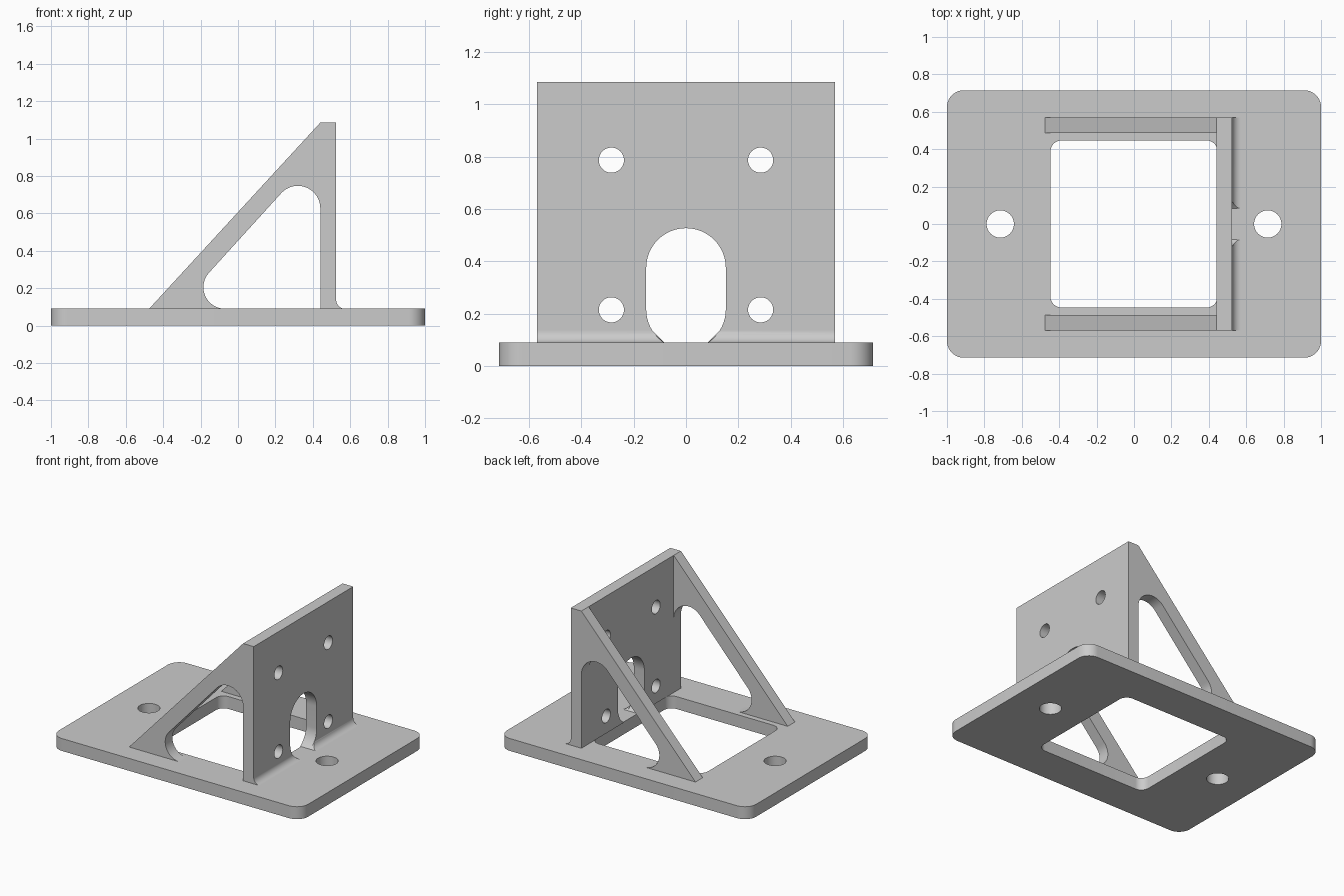
import bpy
import bmesh
from math import sin, cos, radians, sqrt, asin, degrees

cube = bpy.data.objects.get("Cube")
if cube:
    bpy.data.objects.remove(cube, do_unlink=True)

grey = bpy.data.materials.new("plain grey")
grey.use_nodes = True
colour = (0.6, 0.6, 0.6, 1)
grey.diffuse_color = colour
grey.node_tree.nodes["Principled BSDF"].inputs["Base Color"].default_value = colour

# Main dimensions
BASE_TOP, WALL_TOP = 0.09, 1.085
WALL_IN, WALL_OUT, HALF_WIDTH = 0.44, 0.525, 0.57
SLOT_R, SLOT_LOW, SLOT_HIGH = 0.152, 0.217, 0.375


def arc(u, v, r, start, end, steps=16):
    angles = [radians(start + (end - start) * i / steps) for i in range(steps + 1)]
    return [(u + r * cos(a), v + r * sin(a)) for a in angles]


def circle(u, v, r):
    return arc(u, v, r, 0, 360, 48)[:-1]


def rounded_rect(half_u, half_v, r):
    points = []
    for su, sv, start in ((1, 1, 0), (-1, 1, 90), (-1, -1, 180), (1, -1, 270)):
        points += arc(su * (half_u - r), sv * (half_v - r), r, start, start + 90, 10)
    return points


def finish(bm, name):
    bmesh.ops.recalc_face_normals(bm, faces=bm.faces[:])
    mesh = bpy.data.meshes.new(name)
    bm.to_mesh(mesh)
    bm.free()
    mesh.materials.append(grey)
    obj = bpy.data.objects.new(name, mesh)
    bpy.context.collection.objects.link(obj)
    bpy.ops.object.select_all(action="DESELECT")
    obj.select_set(True)
    bpy.context.view_layer.objects.active = obj
    bpy.ops.object.shade_smooth_by_angle(angle=radians(30))
    return obj


def plate(name, loops, low, high, place):
    """Fill an outline with holes and extrude it; place maps (u, v, w) to xyz."""
    bm = bmesh.new()
    edges = []
    for loop in loops:
        verts = [bm.verts.new(place(u, v, low)) for u, v in loop]
        edges += [bm.edges.new((a, b)) for a, b in zip(verts, verts[1:] + verts[:1])]
    bmesh.ops.triangle_fill(bm, use_beauty=True, edges=edges, normal=place(0, 0, 1))
    new = bmesh.ops.extrude_face_region(bm, geom=bm.faces[:])["geom"]
    bmesh.ops.translate(bm, vec=place(0, 0, high - low),
                        verts=[g for g in new if isinstance(g, bmesh.types.BMVert)])
    return finish(bm, name)


# Base plate with a square window and two screw holes
plate("base_plate",
      [rounded_rect(1, 0.715, 0.09), rounded_rect(0.447, 0.447, 0.06),
       circle(0.715, 0, 0.073), circle(-0.715, 0, 0.073)],
      0, BASE_TOP, lambda u, v, w: (u, v, w))

# Upright wall, its slot running out through the bottom edge
cut = degrees(asin((SLOT_LOW - BASE_TOP) / SLOT_R))
wall = [(HALF_WIDTH, BASE_TOP), (HALF_WIDTH, WALL_TOP),
        (-HALF_WIDTH, WALL_TOP), (-HALF_WIDTH, BASE_TOP)]
wall += arc(0, SLOT_LOW, SLOT_R, 180 + cut, 180)
wall += arc(0, SLOT_HIGH, SLOT_R, 180, 0, 32)
wall += arc(0, SLOT_LOW, SLOT_R, 0, -cut)
holes = [circle(y, z, 0.048) for y in (-0.285, 0.285) for z in (0.215, 0.787)]
plate("upright_wall", [wall] + holes, WALL_IN, WALL_OUT, lambda u, v, w: (w, u, v))

# Side braces with a rounded triangular opening
brace = [(-0.475, BASE_TOP), (WALL_IN, WALL_TOP)]
brace += arc(0.32, 0.627, 0.12, 0, 137, 24)
brace += arc(-0.07, 0.205, 0.115, 137, 270, 24)
for name, low in (("right_brace", -HALF_WIDTH), ("left_brace", 0.487)):
    plate(name, [brace], low, low + 0.083, lambda u, v, w: (u, w, v))

# Concave fillets along the wall foot, trimmed to the slot
R = 0.046
profile = arc(WALL_OUT + R, BASE_TOP + R, R, 180, 270) + [(WALL_OUT, BASE_TOP)]
for name, side in (("right_fillet", -1), ("left_fillet", 1)):
    bm = bmesh.new()
    inner = [bm.verts.new((x, side * sqrt(SLOT_R ** 2 - (SLOT_LOW - z) ** 2), z))
             for x, z in profile]
    outer = [bm.verts.new((x, side * HALF_WIDTH, z)) for x, z in profile]
    for i in range(len(profile)):
        bm.faces.new((inner[i - 1], inner[i], outer[i], outer[i - 1]))
    bm.faces.new(outer)
    # The trimmed end is fanned from the corner because it is not flat
    for a, b in zip(inner[:-2], inner[1:-1]):
        bm.faces.new((inner[-1], a, b))
    finish(bm, name)
